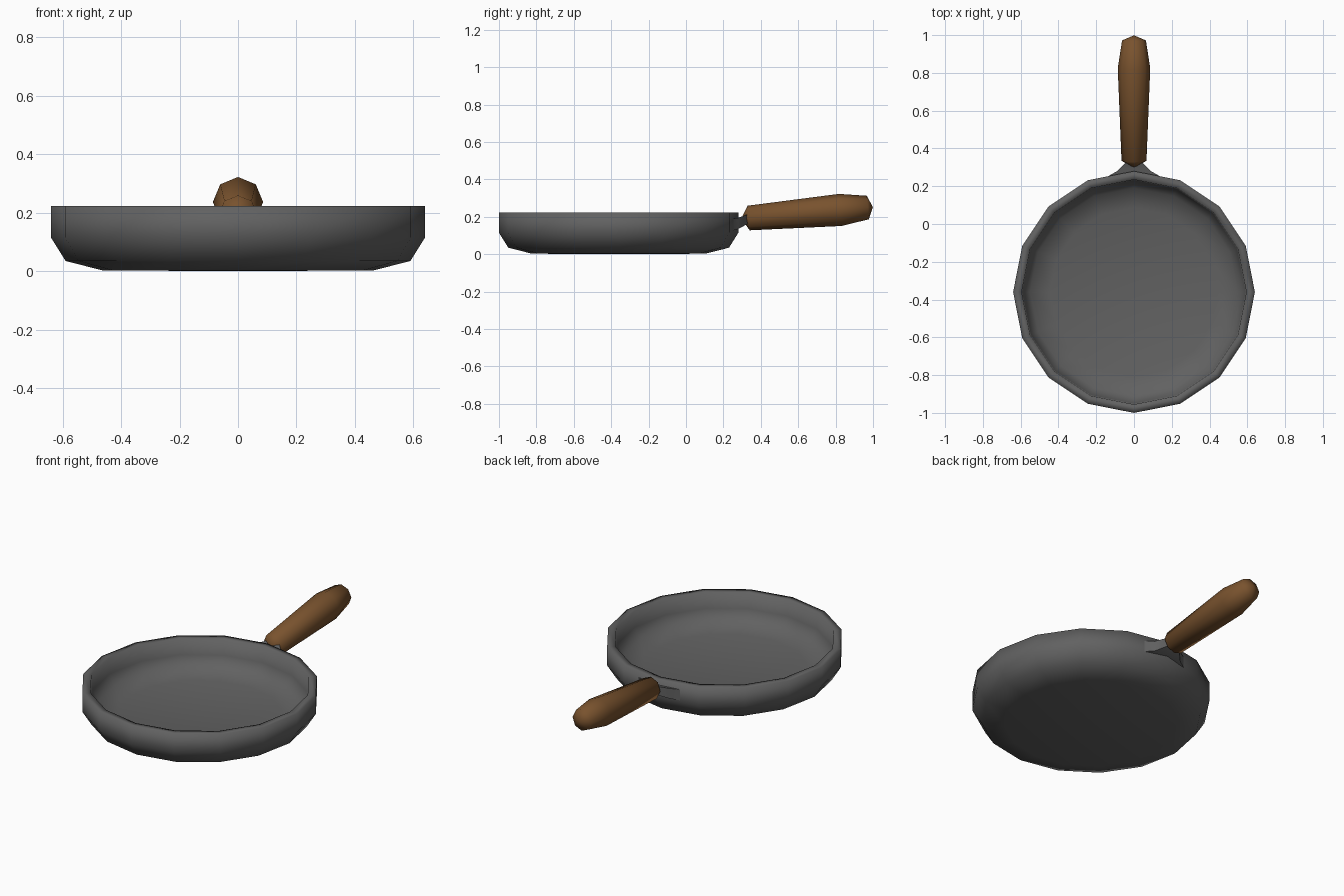
import bpy, bmesh, math
from mathutils import Vector

if "Cube" in bpy.data.objects:
    bpy.data.objects.remove(bpy.data.objects["Cube"])


def material(name, rgb):
    m = bpy.data.materials.new(name)
    m.diffuse_color = (*rgb, 1)
    m.use_nodes = True
    m.node_tree.nodes["Principled BSDF"].inputs["Base Color"].default_value = m.diffuse_color
    return m


iron = material("dark iron", (0.12, 0.12, 0.12))
wood = material("brown wood", (0.19, 0.085, 0.027))


def finish(bm, name, mat, angle):
    bmesh.ops.recalc_face_normals(bm, faces=bm.faces)
    me = bpy.data.meshes.new(name)
    bm.to_mesh(me)
    bm.free()
    me.materials.append(mat)
    ob = bpy.data.objects.new(name, me)
    bpy.context.collection.objects.link(ob)
    bpy.ops.object.select_all(action='DESELECT')
    ob.select_set(True)
    bpy.context.view_layer.objects.active = ob
    bpy.ops.object.shade_smooth_by_angle(angle=math.radians(angle))
    return ob


def loft(name, rings, mat, angle, tips=None):
    """Skin a list of point rings; close the ends with tip points or flat caps."""
    bm = bmesh.new()
    vs = [[bm.verts.new(p) for p in ring] for ring in rings]
    n = len(vs[0])
    for a, b in zip(vs, vs[1:]):
        for i in range(n):
            j = (i + 1) % n
            bm.faces.new((a[i], a[j], b[j], b[i]))
    for k, end in enumerate((vs[0], vs[-1])):
        if tips:
            t = bm.verts.new(tips[k])
            for i in range(n):
                bm.faces.new((end[i], end[(i + 1) % n], t))
        else:
            bm.faces.new(end)
    return finish(bm, name, mat, angle)


def pan_ring(r, z):
    return [(r * math.cos(math.tau * i / 16), -0.36 + r * math.sin(math.tau * i / 16), z)
            for i in range(16)]


# Pan: 16-sided profile, outside bottom to rim to inside floor
profile = [(0.465, 0.003), (0.59, 0.035), (0.64, 0.115), (0.64, 0.223),
           (0.595, 0.223), (0.59, 0.13), (0.55, 0.075), (0.445, 0.045)]
loft("pan", [pan_ring(r, z) for r, z in profile], iron, 180,
     ((0, -0.36, 0), (0, -0.36, 0.045)))

# Bracket: tapering plate between pan wall and handle
plate = [(0.248, 0.145, 0.125, 0.19), (0.28, 0.09, 0.135, 0.195), (0.335, 0.035, 0.165, 0.215)]
loft("handle_bracket", [[(-w, y, lo), (w, y, lo), (w, y, hi), (-w, y, hi)]
                        for y, w, lo, hi in plate], iron, 60)

# Handle: eight-sided grip on a slightly rising axis
start, end = Vector((0, 0.295, 0.19)), Vector((0, 0.999, 0.252))
axis = (end - start).normalized()
up = Vector((1, 0, 0)).cross(axis)
grip = []
for y, r in ((0.335, 0.066), (0.825, 0.086), (0.972, 0.063)):
    c = start + axis * (y - start.y) / axis.y
    grip.append([c + r * (Vector((math.cos(a), 0, 0)) + up * math.sin(a))
                 for a in (math.tau * i / 8 for i in range(8))])
loft("handle", grip, wood, 70, (start, end))
